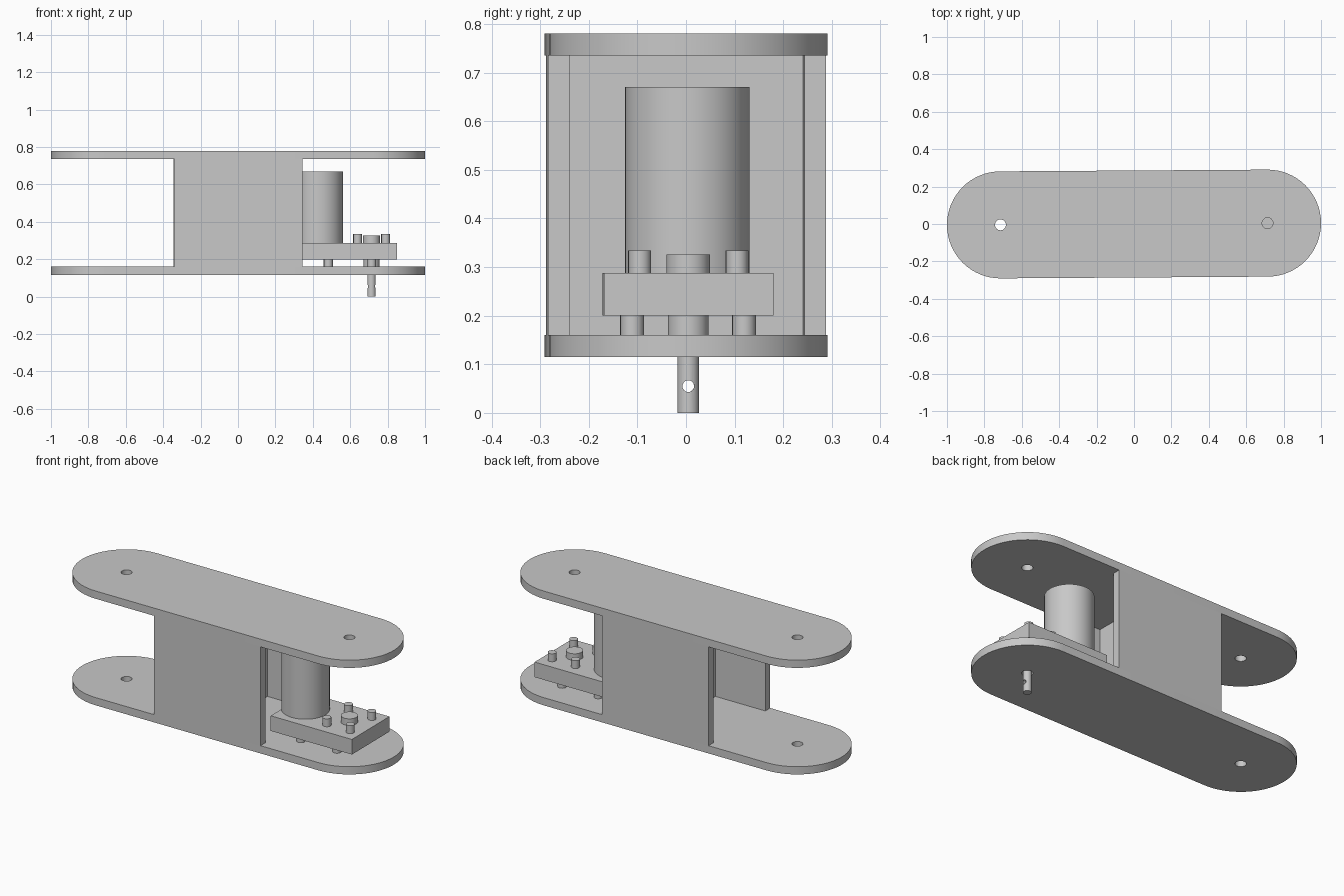
import bpy
import math
from mathutils import Matrix

cube = bpy.data.objects.get("Cube")
if cube:
    bpy.data.objects.remove(cube, do_unlink=True)

grey = bpy.data.materials.new("plain_grey")
grey.use_nodes = True
grey.diffuse_color = (0.58, 0.58, 0.58, 1)
grey.node_tree.nodes["Principled BSDF"].inputs["Base Color"].default_value = grey.diffuse_color

LOW, HIGH, THICK = 0.115, 0.735, 0.045   # plate heights and sheet thickness
REACH, RADIUS = 0.714, 0.286             # plate end centres and end radius
parts = []


def finish(obj, name):
    obj.name = name
    obj.data.materials.append(grey)
    parts.append(obj)
    return obj


def box(name, x, y, z):
    bpy.ops.mesh.primitive_cube_add(size=1)
    obj = bpy.context.object
    spans = (x, y, z)
    size = Matrix.Diagonal([b - a for a, b in spans] + [1])
    middle = Matrix.Translation([(a + b) / 2 for a, b in spans])
    obj.data.transform(middle @ size)
    return finish(obj, name)


def raw_cylinder(x, y, z0, z1, r, sides=32):
    bpy.ops.mesh.primitive_cylinder_add(vertices=sides, radius=r, depth=z1 - z0)
    obj = bpy.context.object
    obj.data.transform(Matrix.Translation((x, y, (z0 + z1) / 2)))
    return obj


def cylinder(name, *dims):
    obj = finish(raw_cylinder(*dims), name)
    bpy.ops.object.shade_smooth_by_angle(angle=math.radians(30))
    return obj


def cut(obj, cutter):
    mod = obj.modifiers.new("hole", "BOOLEAN")
    mod.operation, mod.solver, mod.object = "DIFFERENCE", "EXACT", cutter
    bpy.context.view_layer.objects.active = obj
    bpy.ops.object.modifier_apply(modifier=mod.name)
    bpy.data.objects.remove(cutter, do_unlink=True)


# Round-ended plates, each with a hole at both ends
def plate(name, z):
    steps = 32
    outline = []
    for side in (1, -1):
        for i in range(steps + 1):
            a = math.pi * (i / steps - 0.5)
            outline.append((side * (REACH + RADIUS * math.cos(a)), side * RADIUS * math.sin(a)))
    n = len(outline)
    verts = [(x, y, h) for h in (z, z + THICK) for x, y in outline]
    faces = [tuple(reversed(range(n))), tuple(range(n, 2 * n))]
    faces += [(i, (i + 1) % n, n + (i + 1) % n, n + i) for i in range(n)]
    mesh = bpy.data.meshes.new(name)
    mesh.from_pydata(verts, [], faces)
    obj = finish(bpy.data.objects.new(name, mesh), name)
    bpy.context.collection.objects.link(obj)
    for x in (-REACH, REACH):
        cut(obj, raw_cylinder(x, 0, z - 0.1, z + 0.1, 0.029))
    bpy.ops.object.select_all(action="DESELECT")
    obj.select_set(True)
    bpy.context.view_layer.objects.active = obj
    bpy.ops.object.shade_smooth_by_angle(angle=math.radians(30))


plate("bottom_plate", LOW)
plate("top_plate", HIGH)

# Side walls and the cross web between them
inner = RADIUS - THICK
gap = (LOW + THICK, HIGH)
box("front_wall", (-0.342, 0.342), (-RADIUS, -inner), gap)
box("back_wall", (-0.342, 0.342), (inner, RADIUS), gap)
box("cross_web", (-THICK / 2, THICK / 2), (-inner, inner), gap)

# Motor on its gearbox
box("gearbox", (0.33, 0.85), (-0.174, 0.174), (0.2, 0.288))
cylinder("motor", 0.433, 0, 0.288, 0.67, 0.128, 64)

# Bearing hubs, bolts and spacers
cylinder("upper_hub", REACH, 0, 0.288, 0.326, 0.045)
cylinder("lower_hub", REACH, 0, gap[0], 0.2, 0.042)
for y in (-1, 1):
    for x in (-0.075, 0.075):
        cylinder("bolt", REACH + x, y * 0.1, 0.288, 0.334, 0.023)
    for x in (0.482, REACH):
        cylinder("spacer", x, y * 0.115, gap[0], 0.2, 0.024)

# Output shaft with a cross hole
shaft = cylinder("output_shaft", REACH, 0, 0, 0.2, 0.022)
pin_hole = raw_cylinder(0, 0, -0.1, 0.1, 0.012, 24)
pin_hole.data.transform(Matrix.Translation((REACH, 0, 0.055)) @ Matrix.Rotation(math.pi / 2, 4, "Y"))
cut(shaft, pin_hole)

# The whole assembly sits slightly turned
for obj in parts:
    obj.data.transform(Matrix.Rotation(0.0065, 4, "Z"))
